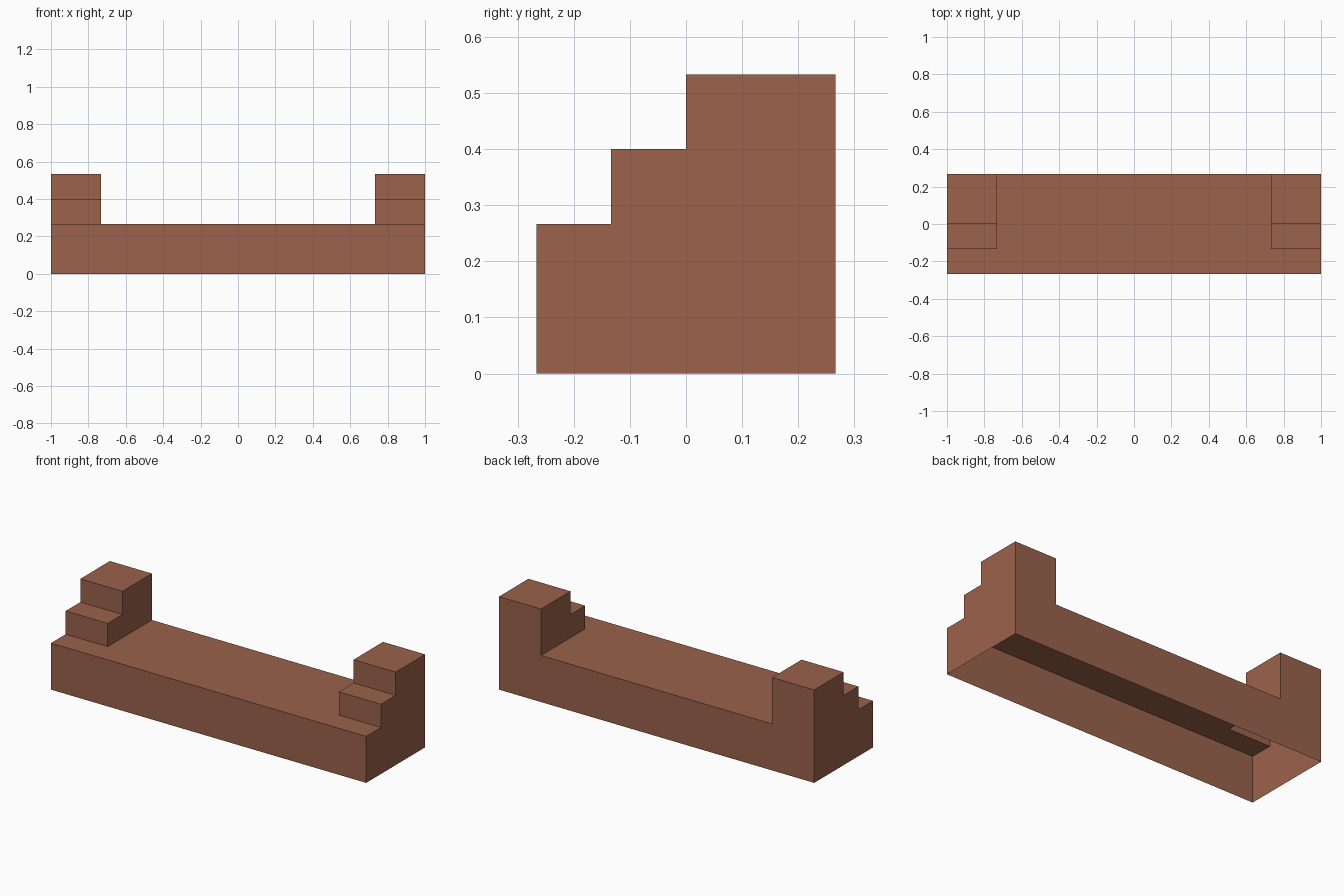
import bpy, bmesh

if "Cube" in bpy.data.objects:
    bpy.data.objects.remove(bpy.data.objects["Cube"])

# Hollow stepped shell: a long base with a stepped post at each end, open below
XS = [-1.0, -0.7333, 0.7333, 1.0]
YS = [-0.2667, -0.1333, 0.0, 0.2667]
BASE, POST = 0.2667, [0.2667, 0.4, 0.5333]


def height(i, j):
    """Top level of a plan cell; zero outside the model."""
    if not (0 <= i < 3 and 0 <= j < 3):
        return 0.0
    return BASE if i == 1 else POST[j]


bm = bmesh.new()


def face(*points):
    bm.faces.new([bm.verts.new(p) for p in points])


def wall(a, b, low, high):
    """Vertical wall facing to the right of the direction a -> b."""
    if high > low:
        face((*a, low), (*b, low), (*b, high), (*a, high))


for i in range(3):
    for j in range(3):
        h = height(i, j)
        c = [(XS[i], YS[j]), (XS[i + 1], YS[j]),
             (XS[i + 1], YS[j + 1]), (XS[i], YS[j + 1])]
        # step top
        face(*[(x, y, h) for x, y in c])
        # risers and outer walls down to the neighbouring level
        for k, (di, dj) in enumerate([(0, -1), (1, 0), (0, 1), (-1, 0)]):
            wall(c[k], c[(k + 1) % 4], height(i + di, j + dj), h)

# Weld the shell and merge coplanar faces
bmesh.ops.remove_doubles(bm, verts=bm.verts[:], dist=0.0005)
bmesh.ops.dissolve_limit(bm, angle_limit=0.01, verts=bm.verts[:], edges=bm.edges[:])

mesh = bpy.data.meshes.new("stepped_bench")
bm.to_mesh(mesh)
bm.free()

brown = bpy.data.materials.new("reddish brown")
brown.diffuse_color = (0.328, 0.122, 0.070, 1.0)
brown.use_nodes = True
brown.node_tree.nodes["Principled BSDF"].inputs["Base Color"].default_value = brown.diffuse_color
mesh.materials.append(brown)
bpy.context.collection.objects.link(bpy.data.objects.new("stepped_bench", mesh))
